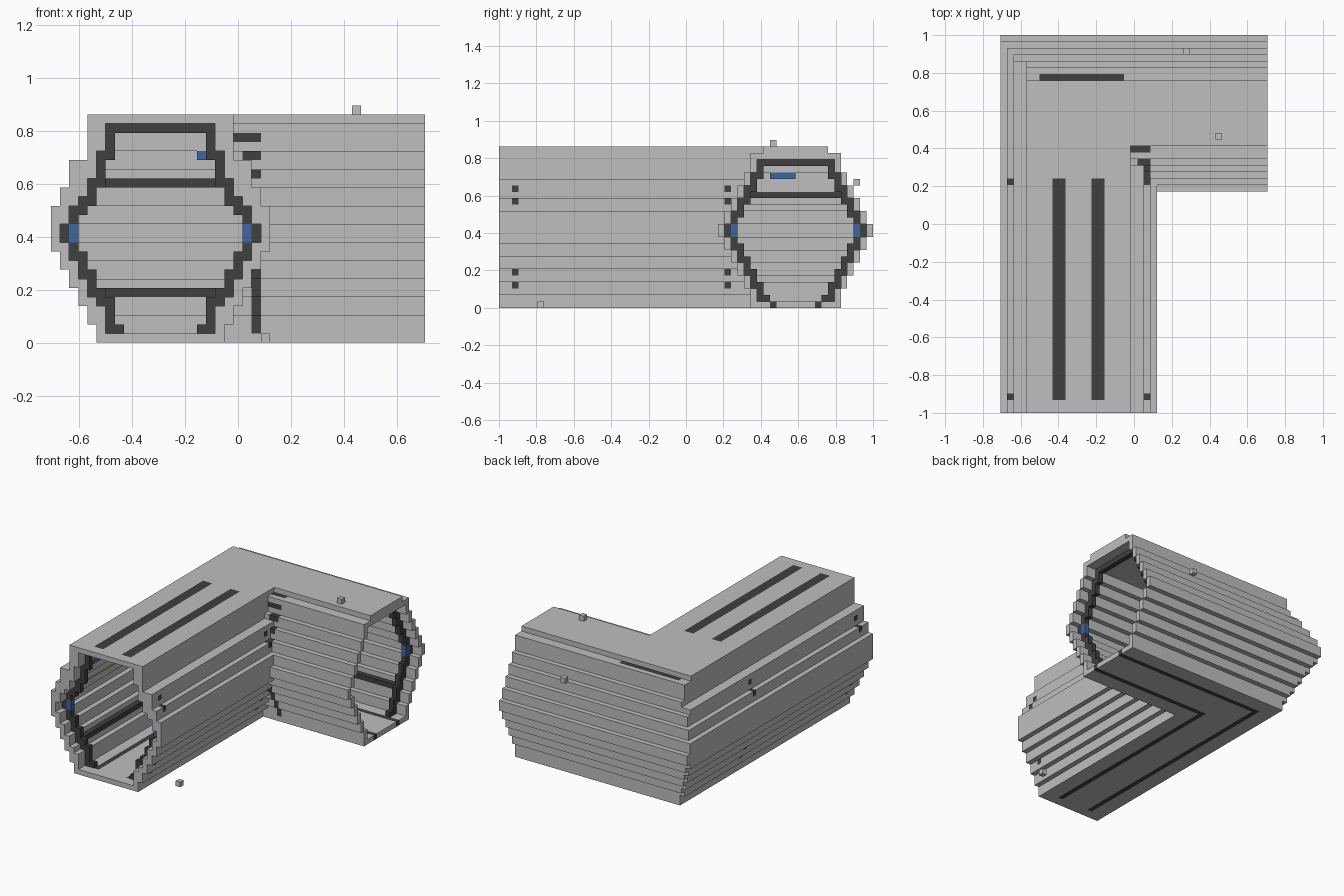
import bpy
import bmesh

if "Cube" in bpy.data.objects:
    bpy.data.objects.remove(bpy.data.objects["Cube"], do_unlink=True)

U = 2 / 58                      # block size
NX, NY, NZ = 41, 58, 26         # grid size in blocks
CX, CY = 12, 46                 # centre lines of the front arm and the side arm


def make_material(name, rgb):
    m = bpy.data.materials.new(name)
    m.use_nodes = True
    colour = (*rgb, 1)
    m.diffuse_color = colour
    m.node_tree.nodes["Principled BSDF"].inputs["Base Color"].default_value = colour
    return m


grey = make_material("hull grey", (0.52, 0.52, 0.52))
dark = make_material("dark trim", (0.05, 0.05, 0.05))
blue = make_material("blue light", (0.05, 0.13, 0.36))


def steps(*pairs):
    """Half-width per layer from (top layer, half-width) pairs."""
    rows = []
    for top, half in pairs:
        rows += [half] * (top - len(rows))
    return rows + [0] * (NZ - len(rows))


# Stepped cross-sections: outer walls and hollow passages
OUT_F = steps((2, 7), (4, 8), (6, 9), (8, 10), (10, 11), (15, 12), (17, 11), (20, 10), (25, 8))
OUT_S = steps((3, 7), (5, 8), (7, 9), (9, 10), (11, 11), (13, 12), (15, 11),
              (17, 10), (19, 9), (21, 8), (24, 7), (25, 5))
IN_F = steps((1, 0), (4, 6), (5, 7), (7, 8), (9, 9), (11, 10), (13, 11), (15, 10),
             (16, 9), (18, 8), (21, 7), (24, 6))
IN_S = [h - 1 if 1 <= k < 23 else 0 for k, h in enumerate(OUT_S)]


def in_bend(i, j, f, s):
    """True inside an L-shaped layer with half-widths f (front arm) and s (side arm)."""
    front = CX - f <= i < CX + f and j < CY + s
    side = CY - s <= j < CY + s and i >= CX - f
    return (front and f > 0) or (side and s > 0)


cells = {}                      # block position -> part name
part_material = {}


def fill(part, material, xs, ys, zs):
    part_material[part] = material
    for i in xs:
        for j in ys:
            for k in zs:
                cells[i, j, k] = part


def span(a, n=1):
    return range(a, a + n)


# Hollow L-shaped corridor hull
part_material["corridor_hull"] = grey
for k in range(NZ):
    for i in range(NX):
        for j in range(NY):
            if in_bend(i, j, OUT_F[k], OUT_S[k]) and not in_bend(i, j, IN_F[k], IN_S[k]):
                cells[i, j, k] = "corridor_hull"


# Dark ribs lining the passages
def ring_cells(inner):
    hollow = {(d, k) for k, h in enumerate(inner) for d in range(-h, h)}
    near = [(a, b) for a in (-1, 0, 1) for b in (-1, 0, 1)]
    for d, k in hollow:
        edge = any((d + a, k + b) not in hollow for a, b in near)
        if edge and not (k == 1 and -4 <= d < 4):
            yield d, k


for part, j in (("front_rib", 2), ("corner_front_rib", 35)):
    for d, k in ring_cells(IN_F):
        if j == 2 or d < 0:
            fill(part, dark, [CX + d], [j], [k])
    # rib ends showing through the outer wall
    for k in (3, 5, 16, 18):
        fill(part, dark, [CX - OUT_F[k], CX + OUT_F[k] - 1], [j], [k])

for part, i in (("side_rib", 38), ("corner_side_rib", 22)):
    for d, k in ring_cells(IN_S):
        if i == 38 or d > 0:
            fill(part, dark, [i], [CY + d], [k])
for k in [*span(1, 7), 16, 18, 20, 22]:
    xs = span(22) if k < 18 else span(21, 2) if k < 22 else span(20, 3)
    fill("corner_side_rib", dark, xs, [CY - OUT_S[k]], [k])
fill("corner_side_rib", dark, span(20, 3), [40], [23])

# Roof strips
for name, x in (("right", 8), ("left", 14)):
    fill(name + "_roof_strip", dark, span(x, 2), span(2, 34), [24])
fill("back_roof_strip", dark, span(6, 13), [51], [23])

# Floor strips following the bend
for name, x, y in (("outer", 8, 49), ("inner", 15, 42)):
    fill(name + "_floor_strip", dark, [x], range(2, y + 1), [0])
    fill(name + "_floor_strip", dark, range(x, NX), [y], [0])

# Wall strips inside the passages
fill("low_wall_strip", dark, [CX - IN_F[5]], range(3, 35), [5])
fill("low_wall_strip", dark, range(6, NX - 2), [CY + IN_S[5] - 1], [5])
fill("corner_wall_strip", dark, [CX - IN_F[17]], range(39, 53), [17])
fill("corner_wall_strip", dark, range(5, 20), [CY + IN_S[17] - 1], [17])

# Blue lights
fill("front_lights", blue, [2, 21], [2], span(11, 2))
fill("side_lights", blue, [38], [36, 55], span(11, 2))
fill("back_wall_panel", blue, span(16, 2), [52], [20])
fill("right_wall_panel", blue, [5], span(42, 4), [20])
fill("entrance_panel", blue, [5], span(4, 3), [20])

# Loose marker blocks
for name, pos in (("roof", (33, 42, 25)), ("back", (28, 55, 19)), ("base", (23, 6, 0))):
    fill(name + "_marker", grey, *[[c] for c in pos])


def build(part):
    """Skin the exposed sides of one part and merge flat areas."""
    bm = bmesh.new()
    verts = {}

    def vert(p):
        if p not in verts:
            verts[p] = bm.verts.new(((p[0] - NX / 2) * U, (p[1] - NY / 2) * U, p[2] * U))
        return verts[p]

    for pos, owner in cells.items():
        if owner != part:
            continue
        for axis in range(3):
            b, c = (axis + 1) % 3, (axis + 2) % 3
            for side in (0, 1):
                near = list(pos)
                near[axis] += 2 * side - 1
                if tuple(near) in cells:
                    continue
                loop = []
                for u, w in ((0, 0), (1, 0), (1, 1), (0, 1)):
                    p = list(pos)
                    p[axis] += side
                    p[b] += u
                    p[c] += w
                    loop.append(vert(tuple(p)))
                bm.faces.new(loop if side else loop[::-1])
    bmesh.ops.dissolve_limit(bm, angle_limit=0.01, verts=bm.verts, edges=bm.edges)
    mesh = bpy.data.meshes.new(part)
    bm.to_mesh(mesh)
    bm.free()
    mesh.materials.append(part_material[part])
    bpy.context.collection.objects.link(bpy.data.objects.new(part, mesh))


for part in part_material:
    build(part)
